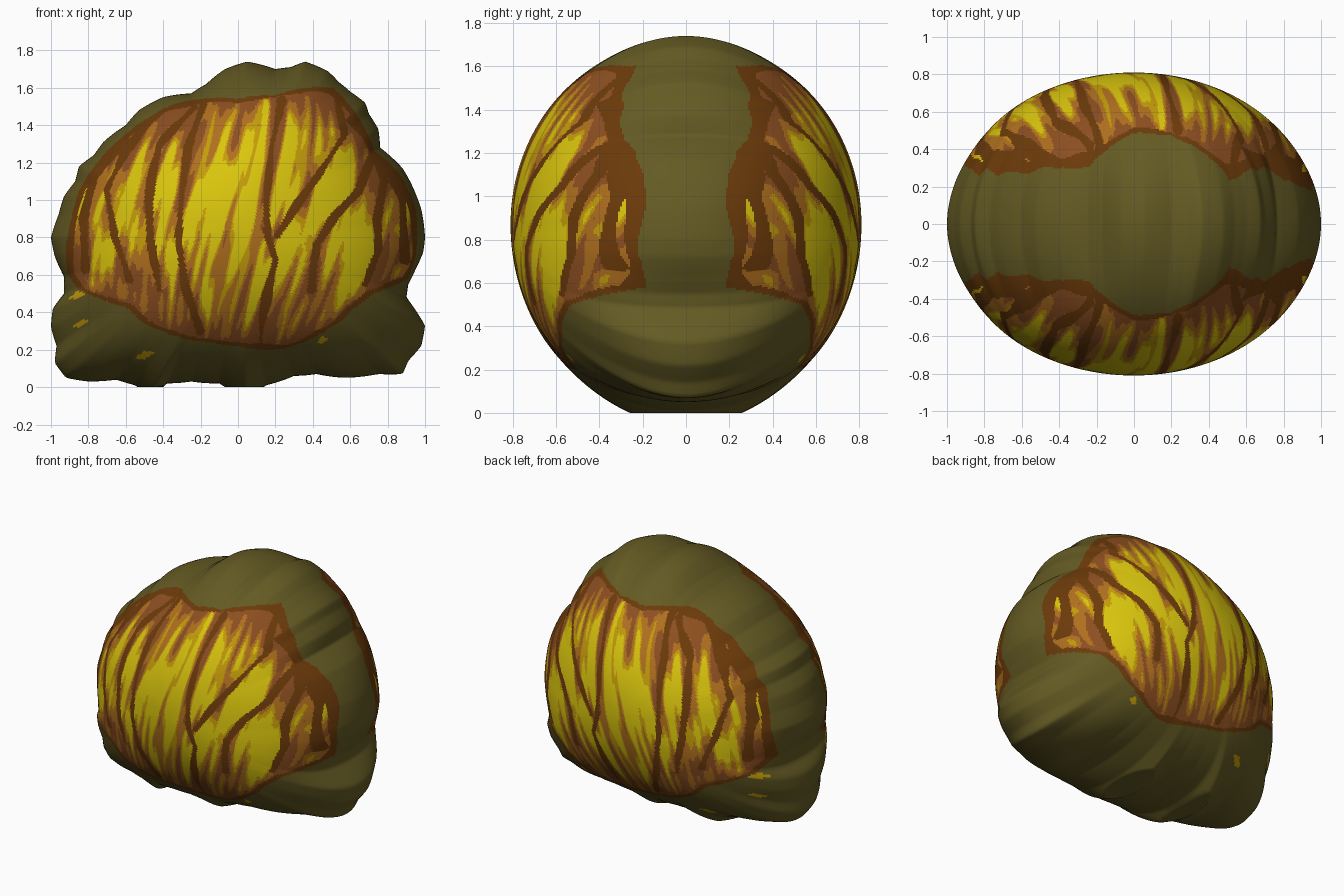
import bpy, bmesh, math
from mathutils import Vector, noise

default_cube = bpy.data.objects.get("Cube")
if default_cube:
    bpy.data.objects.remove(default_cube, do_unlink=True)

CENTRE_Z, DEPTH = 0.87, 0.81
SPOKES, RINGS, SOFTEN = 480, 130, 32
OLIVE, BARK, SIENNA, AMBER, GOLD, YELLOW = range(6)

# Outlines and grooves as x, z pairs in hundredths
BODY_OUTLINE = [
    100,80, 98,95, 93,108, 88,117, 82,123, 76,128, 75,138, 70,146, 68,152, 60,158,
    54,163, 48,169, 36,174, 28,171, 20,170, 5,174, -7,170, -17,162, -25,157, -40,155,
    -53,148, -60,140, -72,131, -77,124, -85,118, -87,110, -93,102, -96,92, -100,80,
    -98,70, -93,59, -93,50, -99,42, -100,32, -97,22, -98,13, -92,5, -80,3, -65,4,
    -55,1, -47,-6, -38,2, -25,3, -10,2, 5,-6, 15,1, 30,6, 42,7, 57,5, 75,7, 88,7,
    91,14, 98,22, 100,33, 97,38, 90,48, 91,55, 95,63, 99,72]
PATCH_OUTLINE = [
    95,95, 89,110, 81,120, 73,126, 68,138, 61,149, 51,160, 35,160, 20,156, 0,154,
    -20,154, -35,151, -48,144, -59,136, -71,125, -79,115, -85,105, -89,90, -92,75,
    -91,60, -85,52, -70,46, -58,42, -50,34, -35,28, -15,24, 0,22, 20,20, 35,24,
    50,32, 62,42, 72,50, 85,55, 91,58, 95,70]
GROOVES = [
    [24,153, 18,129, 15,100, 16,81, 20,68, 13,36, 12,22],
    [52,158, 57,135, 43,113, 30,95, 21,81],
    [60,143, 73,127, 65,105, 52,92, 42,76, 39,52],
    [73,127, 78,110, 74,90, 75,73, 68,55],
    [80,118, 88,100, 89,68],
    [-18,153, -27,127, -30,105, -32,80, -28,52, -20,30],
    [-23,150, -42,130, -48,100, -47,79, -42,52],
    [-42,148, -60,127, -70,105, -66,80, -58,57],
    [-60,132, -77,113, -83,90, -82,63]]
FLECKS = [(-0.86, 0.49, 0.05), (-0.84, 0.34, 0.06), (-0.5, 0.17, 0.06), (0.45, 0.25, 0.03)]


def points(flat):
    """Turn a flat list of hundredths into 2D vectors about the body centre."""
    return [Vector((x / 100, z / 100 - CENTRE_Z)) for x, z in zip(flat[::2], flat[1::2])]


def radius_function(flat):
    """Radius of an outline as a function of angle around the centre."""
    polar = sorted((math.atan2(p.y, p.x), p.length) for p in points(flat))
    turn = math.tau
    polar = [(polar[-1][0] - turn, polar[-1][1])] + polar + [(polar[0][0] + turn, polar[0][1])]

    def radius(angle):
        for (a, ra), (b, rb) in zip(polar, polar[1:]):
            if a <= angle <= b:
                return ra + (rb - ra) * (angle - a) / max(b - a, 1e-6)
        return polar[0][1]
    return radius


def segment_distance(p, a, b):
    along = b - a
    t = max(0, min(1, (p - a).dot(along) / along.length_squared))
    return (p - a - along * t).length


body_radius = radius_function(BODY_OUTLINE)
patch_radius = radius_function(PATCH_OUTLINE)
groove_segments = []
for groove in GROOVES:
    path = points(groove)
    groove_segments += list(zip(path, path[1:]))


def colour_at(p):
    """Pick the colour for a point on the front, by patch, groove and streak."""
    edge = p.length / patch_radius(math.atan2(p.y, p.x))
    if edge > 1:
        for x, z, size in FLECKS:
            dx, dz = p.x - x, p.y + CENTRE_Z - z
            if abs(dx) < size and abs(dz - dx * 0.3) < 0.022 * (1 - abs(dx) / size):
                return GOLD
        return OLIVE
    wobble = noise.noise(Vector((p.x * 7, p.y * 4, 3)))
    gap = min(segment_distance(p, a, b) for a, b in groove_segments)
    if edge > 0.965 + wobble * 0.025 or gap < 0.02 + wobble * 0.02:
        return BARK
    # Streaks fan out from the base and lean to one side at the top
    fan = p.x / math.sqrt(1 - (p.y / 1.1) ** 2) - 0.25 * p.y
    streak = noise.noise(Vector((fan * 13, p.y * 2, 0)))
    streak += 0.7 * noise.noise(Vector((fan * 26, p.y * 3.5, 5)))
    height = min(1, abs(p.y - 0.06) / 0.66)
    gap = min(gap, (1 - edge) * 0.8)
    score = (min(gap * 5, 0.35) + 0.42 * (1 - height ** 1.5)
             + 0.2 * (1 - edge ** 2) + 0.65 * streak)
    for limit, colour in ((0.78, YELLOW), (0.65, GOLD), (0.42, AMBER)):
        if score > limit:
            return colour
    return SIENNA


def make_material(name, colour):
    mat = bpy.data.materials.new(name)
    mat.use_nodes = True
    mat.diffuse_color = (*colour, 1)
    shader = mat.node_tree.nodes["Principled BSDF"]
    shader.inputs["Base Color"].default_value = (*colour, 1)
    shader.inputs["Roughness"].default_value = 0.8
    return mat


# Front half of the body: soft in the middle, taking up the lumpy outline at the rim
bm = bmesh.new()
pole = bm.verts.new((0, -DEPTH, CENTRE_Z))
angles = [math.tau * i / SPOKES - math.pi for i in range(SPOKES)]
radii = [body_radius(a) for a in angles]
window = range(-SOFTEN, SOFTEN + 1)
soft_radii = [sum(radii[(i + k) % SPOKES] for k in window) / len(window) for i in range(SPOKES)]
rings = []
for j in range(1, RINGS + 1):
    phi = math.pi / 2 * j / RINGS
    reach = math.sin(phi)
    ring = []
    for angle, radius, soft in zip(angles, radii, soft_radii):
        r = reach * (soft + (radius - soft) * reach ** 6)
        z = max(0, CENTRE_Z + r * math.sin(angle))
        ring.append(bm.verts.new((r * math.cos(angle), -DEPTH * math.cos(phi), z)))
    rings.append(ring)
for i in range(SPOKES):
    k = (i + 1) % SPOKES
    bm.faces.new((pole, rings[0][i], rings[0][k]))
    for inner, outer in zip(rings, rings[1:]):
        bm.faces.new((inner[i], outer[i], outer[k], inner[k]))

# Painted patch
for face in bm.faces:
    c = face.calc_center_median()
    face.material_index = colour_at(Vector((c.x, c.z - CENTRE_Z)))

mesh = bpy.data.meshes.new("shell_body")
bm.to_mesh(mesh)
bm.free()
for name, colour in (
        ("olive skin", (0.127, 0.103, 0.017)),
        ("dark bark brown", (0.15, 0.043, 0.003)),
        ("sienna brown", (0.265, 0.078, 0.015)),
        ("amber", (0.43, 0.16, 0.013)),
        ("gold", (0.55, 0.33, 0.003)),
        ("yellow", (0.7, 0.56, 0.004))):
    mesh.materials.append(make_material(name, colour))

body = bpy.data.objects.new("shell_body", mesh)
bpy.context.collection.objects.link(body)

# Matching back half
mirror = body.modifiers.new("back_half", "MIRROR")
mirror.use_axis = (False, True, False)
mirror.use_clip = True
mirror.merge_threshold = 0.0005

bpy.context.view_layer.objects.active = body
body.select_set(True)
bpy.ops.object.shade_smooth()
